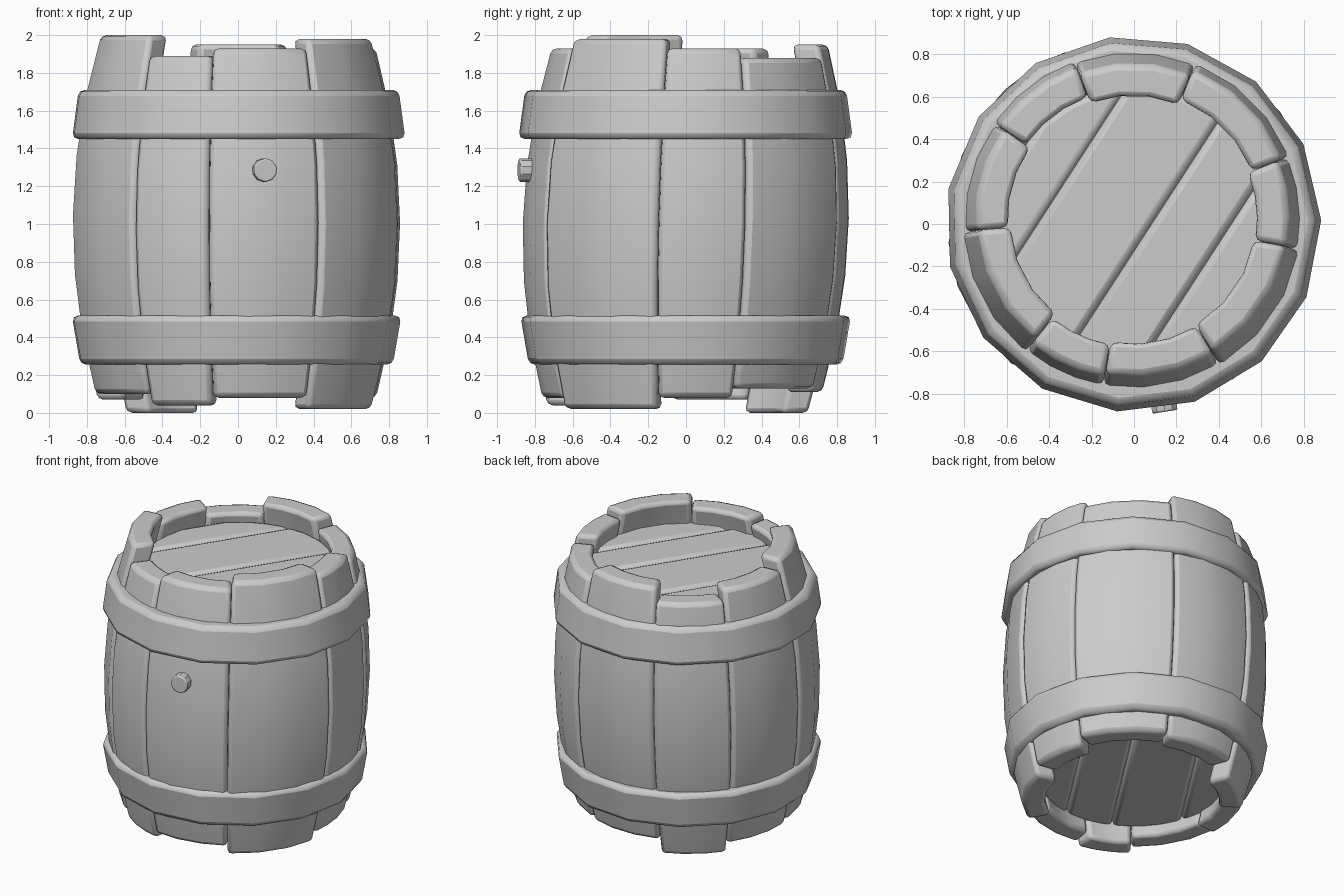
import bpy, bmesh, math
from math import cos, sin, radians, pi, sqrt

if "Cube" in bpy.data.objects:
    bpy.data.objects.remove(bpy.data.objects["Cube"], do_unlink=True)

grey = bpy.data.materials.new("plain grey")
grey.use_nodes = True
grey.diffuse_color = (0.6, 0.6, 0.6, 1)
grey.node_tree.nodes["Principled BSDF"].inputs["Base Color"].default_value = (0.6, 0.6, 0.6, 1)


def finish(name, bm, bevel, segments=2):
    """Turn a bmesh into a bevelled, smooth shaded object."""
    bmesh.ops.recalc_face_normals(bm, faces=bm.faces)
    mesh = bpy.data.meshes.new(name)
    bm.to_mesh(mesh)
    bm.free()
    mesh.materials.append(grey)
    obj = bpy.data.objects.new(name, mesh)
    bpy.context.collection.objects.link(obj)
    mod = obj.modifiers.new("soft edges", "BEVEL")
    mod.width = bevel
    mod.segments = segments
    mod.limit_method = "ANGLE"
    mod.angle_limit = radians(40)
    bpy.ops.object.select_all(action="DESELECT")
    obj.select_set(True)
    bpy.context.view_layer.objects.active = obj
    bpy.ops.object.shade_smooth_by_angle(angle=radians(35))
    return obj


def sweep(bm, rings, closed):
    """Skin a list of closed vertex rings, capping the ends if open."""
    n = len(rings[0])
    pairs = list(zip(rings, rings[1:]))
    if closed:
        pairs.append((rings[-1], rings[0]))
    else:
        bm.faces.new(rings[0])
        bm.faces.new(rings[-1])
    for a, b in pairs:
        for i in range(n):
            j = (i + 1) % n
            bm.faces.new((a[i], a[j], b[j], b[i]))


def bulge(z):
    return 0.87 - 0.15 * (z - 1) ** 2


# Staves: start angle, end angle, bottom, top
STAVES = [
    (-100, -59, 0.08, 1.93), (-59, -10, 0.02, 1.98), (-10, 22, 0.08, 1.93),
    (22, 68, 0.13, 1.88), (68, 110, 0.11, 1.95), (110, 145, 0.0, 1.86),
    (145, 184, 0.07, 1.93), (184, 231, 0.10, 2.0), (231, 260, 0.04, 1.89),
]
ROWS, COLS, THICK, GAP = 6, 3, 0.155, 0.1
for k, (a0, a1, z0, z1) in enumerate(STAVES):
    bm = bmesh.new()
    shift = 0.004 if k % 2 else -0.004
    rings = []
    for r in range(ROWS + 1):
        z = z0 + (z1 - z0) * r / ROWS
        lean = 0.025 * (z - 1)
        angles = [radians(a0 + GAP + (a1 - a0 - 2 * GAP) * c / COLS) for c in range(COLS + 1)]
        outer = bulge(z) + shift
        pts = [(outer, a) for a in angles] + [(outer - THICK, a) for a in reversed(angles)]
        rings.append([bm.verts.new((q * cos(a) - 0.008, q * sin(a) + lean, z)) for q, a in pts])
    sweep(bm, rings, False)
    finish(f"stave_{k + 1}", bm, 0.028)


# Hoops
def hoop(name, r_low, z_low, r_high, z_high, x_shift, sides=15):
    bm = bmesh.new()
    profile = [(r_low, z_low), (r_high, z_high), (0.74, z_high), (0.74, z_low)]
    rings = []
    for i in range(sides):
        a = 2 * pi * i / sides + 0.02
        rings.append([bm.verts.new((r * cos(a) + x_shift, r * sin(a), z)) for r, z in profile])
    sweep(bm, rings, True)
    finish(name, bm, 0.032)


hoop("upper_hoop", 0.89, 1.45, 0.855, 1.71, -0.004)
hoop("lower_hoop", 0.835, 0.255, 0.88, 0.515, -0.015)

# Planked heads: strips of a disc, cut along one diagonal direction
RADIUS = 0.65
CUTS = [-0.63, -0.38, 0.07, 0.385, 0.63]
TURN = radians(-33)


def head(name, z_low, z_high):
    for k, (a, b) in enumerate(zip(CUTS, CUTS[1:])):
        bm = bmesh.new()
        ts = [a + (b - a) * i / 4 for i in range(5)]
        outline = [(t, sqrt(RADIUS ** 2 - t * t)) for t in ts]
        outline += [(t, -s) for t, s in reversed(outline)]
        rings = [[bm.verts.new((t * cos(TURN) - s * sin(TURN),
                                t * sin(TURN) + s * cos(TURN), z)) for t, s in outline]
                 for z in (z_low, z_high)]
        sweep(bm, rings, False)
        finish(f"{name}_plank_{k + 1}", bm, 0.035)


head("top_head", 1.70, 1.80)
head("bottom_head", 0.18, 0.28)

# Bung peg on the front
bm = bmesh.new()
bmesh.ops.create_cone(bm, cap_ends=True, segments=10, radius1=0.063, radius2=0.063, depth=0.14)
peg = finish("bung_peg", bm, 0.008)
peg.rotation_euler = (pi / 2, 0, radians(9))
peg.location = (0.135, -0.815, 1.285)
